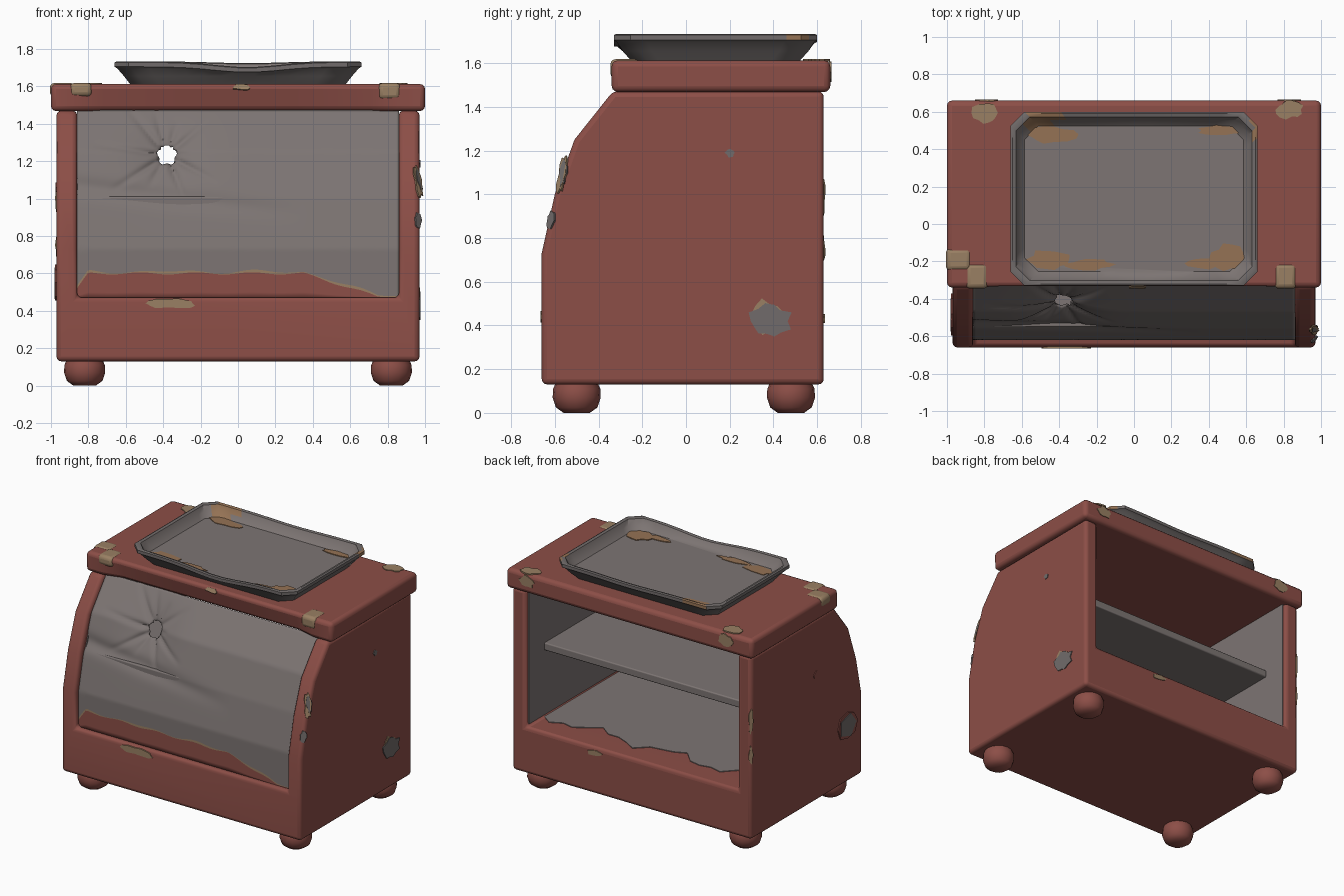
import bpy, bmesh, math, random
from mathutils import Vector, Quaternion

if "Cube" in bpy.data.objects:
    bpy.data.objects.remove(bpy.data.objects["Cube"])

random.seed(4)

def mat(name, r, g, b):
    m = bpy.data.materials.new(name)
    m.diffuse_color = (r, g, b, 1)
    m.use_nodes = True
    m.node_tree.nodes["Principled BSDF"].inputs["Base Color"].default_value = m.diffuse_color
    return m

RED = mat("faded_red_paint", .265, .077, .063)
GREY = mat("dull_glass_grey", .205, .178, .172)
STEEL = mat("bare_steel", .165, .148, .145)
RUST = mat("rust", .30, .17, .09)
TAN = mat("exposed_primer", .32, .215, .125)

def finish(name, bm, mats, bevel=0, seg=3, angle=35):
    bmesh.ops.recalc_face_normals(bm, faces=bm.faces)
    me = bpy.data.meshes.new(name)
    bm.to_mesh(me)
    bm.free()
    ob = bpy.data.objects.new(name, me)
    bpy.context.collection.objects.link(ob)
    for m in mats:
        me.materials.append(m)
    bpy.ops.object.select_all(action='DESELECT')
    ob.select_set(True)
    bpy.context.view_layer.objects.active = ob
    bpy.ops.object.shade_smooth_by_angle(angle=math.radians(angle))
    if bevel:
        add_bevel(ob, bevel, seg)
    return ob

def add_bevel(ob, width, seg):
    b = ob.modifiers.new("bevel", 'BEVEL')
    b.width, b.segments = width, seg
    b.limit_method, b.angle_limit = 'ANGLE', math.radians(40)

def prism(name, pts, axis, a, b, m, bevel=0):
    """Extrude an outline along x (outline is y,z) or along z (outline is x,y)."""
    bm = bmesh.new()
    put = (lambda p, t: (t, *p)) if axis == 'x' else (lambda p, t: (*p, t))
    lo = [bm.verts.new(put(p, a)) for p in pts]
    hi = [bm.verts.new(put(p, b)) for p in pts]
    bm.faces.new(lo)
    bm.faces.new(hi[::-1])
    n = len(pts)
    for i in range(n):
        bm.faces.new((lo[i], lo[(i + 1) % n], hi[(i + 1) % n], hi[i]))
    return finish(name, bm, [m], bevel)

def box(name, x0, x1, y0, y1, z0, z1, m, bevel=0):
    return prism(name, [(x0, y0), (x1, y0), (x1, y1), (x0, y1)], 'z', z0, z1, m, bevel)

def blob(name, c, normal, ru, rv, m, thick=.005, n=14, jitter=.22):
    """Thin irregular chip of paint lying on a surface."""
    nv = Vector(normal).normalized()
    q = Quaternion() if abs(nv.z) > .9 else nv.to_track_quat('Z', 'Y')
    bm = bmesh.new()
    rings = [[], []]
    for i in range(n):
        t, k = 2 * math.pi * i / n, 1 + random.uniform(-jitter, jitter)
        for s in (0, 1):
            p = Vector((ru * k * math.cos(t), rv * k * math.sin(t), thick * (s * 2 - 1)))
            rings[s].append(bm.verts.new(Vector(c) + q @ p))
    bm.faces.new(rings[0])
    bm.faces.new(rings[1])
    for i in range(n):
        j = (i + 1) % n
        bm.faces.new((rings[0][i], rings[0][j], rings[1][j], rings[1][i]))
    return finish(name, bm, [m])

# Curved front line shared by cabinet, lining and glass (y, z)
CURVE = [(-.66, .13), (-.66, .73), (-.60, 1.0), (-.51, 1.25), (-.335, 1.47)]

def front_y(z):
    for (ya, za), (yb, zb) in zip(CURVE, CURVE[1:]):
        if z <= zb + 1e-6:
            return ya + (yb - ya) * (z - za) / (zb - za)
    return CURVE[-1][0]

# Cabinet body: full profile with the display space cut through
body = prism("cabinet_body", CURVE + [(.63, 1.47), (.63, .13)], 'x', -.97, .97, RED)
cutter = box("display_cutter", -.86, .86, -1, 1, .47, 2, RED)
cutter.hide_render = True
cut = body.modifiers.new("cut", 'BOOLEAN')
cut.object, cut.solver = cutter, 'EXACT'
add_bevel(body, .025, 3)
bpy.context.view_layer.objects.active = body
for name in ("cut", "bevel"):
    bpy.ops.object.modifier_apply(modifier=name)
bpy.data.objects.remove(cutter)

# Grey lining of side walls and floor (floor edge flakes back to red)
wall = [(front_y(z) + .05, z) for z in (.47, .73, 1.0, 1.25, 1.465)] + [(.60, 1.465), (.60, .47)]
for s, side in ((-1, "left"), (1, "right")):
    prism(side + "_wall_lining", wall, 'x', s * .855, s * .862, GREY)
edge = [(.86 - .086 * i, .42 + .05 * math.sin(i * .9) + .03 * math.sin(i * 2.3)) for i in range(21)]
prism("floor_lining", [(-.86, -.61), (.86, -.61)] + edge, 'z', .466, .475, GREY)

# Shelf
box("shelf", -.86, .86, -.55, .42, .955, 1.01, GREY, .008)

# Front glass: curved sheet with a punched hole, creases and a flaked lower edge
HX, HZ = -.38, 1.23
RAYS = [(105, .26), (72, .2), (40, .3), (5, .12), (-28, .32), (-68, .3), (-120, .2), (-148, .36), (172, .42), (130, .36)]

def flake(x):
    t = .60 + .006 * math.sin(x * 21)
    if x > .35:
        t -= .125 * min(1, (x - .35) / .4)
    if x < -.8:
        t -= (-.8 - x) * 1.4
    return max(t, .475)

def dent(x, z):
    dx, dz = x - HX, z - HZ
    r = math.hypot(dx, dz)
    d = .045 * math.exp(-(r / .16) ** 2)
    for a, length in RAYS:
        c, s = math.cos(math.radians(a)), math.sin(math.radians(a))
        along, off = dx * c + dz * s, abs(-dx * s + dz * c)
        if 0 < along < length:
            d += .028 * (1 - along / length) * math.exp(-(off / .016) ** 2)
    fold = max(0, min(1, (.35 - x) / .7))
    return d + .02 * fold * math.exp(-((z - .96 + .12 * x) / .05) ** 2)

bm = bmesh.new()
NX, LOW, HIGH = 120, 4, 72
grid = []
for i in range(NX + 1):
    x = -.86 + 1.72 * i / NX
    t = flake(x)
    rim = t + .005 + .006 * math.sin(x * 13)
    zs = [.465 + (t - .465) * k / LOW for k in range(LOW + 1)]
    zs += [rim + .004 + (1.47 - rim - .004) * k / HIGH for k in range(HIGH + 1)]
    col = []
    for z in zs:
        r = math.hypot(x - HX, z - HZ)
        px, pz = x, z
        if .03 < r < .056:   # pull the torn edge to one outline
            k = (.052 + .007 * math.sin(5 * math.atan2(z - HZ, x - HX))) / r
            px, pz = HX + (x - HX) * k, HZ + (z - HZ) * k
        col.append(bm.verts.new((px, front_y(pz) + .045 + dent(px, pz), pz)))
    grid.append(col)
for i in range(NX):
    for j in range(len(grid[0]) - 1):
        q = (grid[i][j], grid[i + 1][j], grid[i + 1][j + 1], grid[i][j + 1])
        c = sum((v.co for v in q), Vector()) / 4
        if math.hypot(c.x - HX, c.z - HZ) < .052:
            continue
        f = bm.faces.new(q)
        f.material_index = 0 if j > LOW else (1 if j < LOW else 2)
bmesh.ops.delete(bm, geom=[v for v in bm.verts if not v.link_faces], context='VERTS')
glass = finish("front_glass", bm, [GREY, RED, TAN], angle=50)
sol = glass.modifiers.new("thickness", 'SOLIDIFY')
sol.thickness, sol.offset = .008, 0

# Top slab with its front edge dented between the corners
bm = bmesh.new()
bmesh.ops.create_cube(bm, size=1)
for v in bm.verts:
    v.co = (v.co.x * 2, .16 + v.co.y, 1.54 + v.co.z * .145)
for x in (-.86, -.72, -.3, .3, .7, .84):
    bmesh.ops.bisect_plane(bm, geom=bm.verts[:] + bm.edges[:] + bm.faces[:], plane_co=(x, 0, 0), plane_no=(1, 0, 0))
for v in bm.verts:
    if v.co.y < 0 and v.co.z < 1.5 and abs(v.co.x) < .8:
        v.co.y += .04
finish("top_slab", bm, [RED], .028)

# Chipped corner knocks on the slab
for x0, x1, y0, y1, z0 in ((-.90, -.78, -.346, -.21, 1.545), (.75, .87, -.346, -.21, 1.53), (-1.006, -.87, -.25, -.13, 1.545)):
    box("slab_chip", x0, x1, y0, y1, z0, 1.618, TAN, .025)

# Paint chips
UP = (0, 0, 1)
for c, n, ru, rv, m in (
        ((-.79, .595, 1.613), UP, .07, .06, TAN), ((.83, .61, 1.613), UP, .07, .045, TAN),
        ((-.79, .66, 1.56), (0, 1, 0), .06, .04, TAN), ((.83, .66, 1.56), (0, 1, 0), .06, .04, TAN),
        ((.02, -.335, 1.595), (0, -1, .5), .045, .018, TAN),
        ((-.35, -.66, .44), (0, -1, 0), .12, .028, TAN),
        ((.3, .63, .43), (0, 1, 0), .06, .02, TAN),
        ((.968, .37, .435), (1, 0, 0), .085, .075, TAN), ((.971, .385, .42), (1, 0, 0), .09, .075, STEEL),
        ((.97, .2, 1.19), (1, 0, 0), .02, .02, STEEL), ((-.97, -.12, 1.06), (-1, 0, 0), .025, .025, RED),
        ((.963, -.566, 1.09), (1, -1, .35), .022, .085, TAN), ((.967, -.56, 1.1), (1, -.7, .3), .018, .06, STEEL),
        ((.963, -.617, .88), (1, -1, .2), .022, .04, STEEL),
        ((-.963, .623, 1.0), (-1, 1, 0), .015, .09, TAN), ((-.963, .623, .75), (-1, 1, 0), .015, .06, TAN)):
    blob("paint_chip", c, n, ru, rv, m)

# Loose plate on the left side
blob("left_plate_rim", (-.972, -.48, .55), (-1, 0, 0), .11, .10, RED, .006, 8, .08)
blob("left_plate", (-.977, -.48, .55), (-1, 0, 0), .10, .09, STEEL, .005, 5, .08)

# Feet: turned round knobs
PROF = [(.06, 0), (.095, .025), (.11, .07), (.108, .11), (.085, .16)]
for fx in (-.82, .82):
    for fy, nm in ((-.5, "front_foot"), (.48, "back_foot")):
        bm = bmesh.new()
        rings = [[bm.verts.new((fx + r * math.cos(k * math.pi / 8), fy + r * math.sin(k * math.pi / 8), z))
                  for k in range(16)] for r, z in PROF]
        for a, b in zip(rings, rings[1:]):
            for k in range(16):
                bm.faces.new((a[k], a[(k + 1) % 16], b[(k + 1) % 16], b[k]))
        bm.faces.new(rings[0])
        bm.faces.new(rings[-1])
        finish(nm, bm, [RED], angle=60)

# Tray: cut-corner loops stacked from the base over the rim to the inside
def tray_loop(bm, hx, hy, z, sag):
    c = .075
    k = [(-hx + c, -hy), (hx - c, -hy), (hx, -hy + c), (hx, hy - c), (hx - c, hy), (-hx + c, hy), (-hx, hy - c), (-hx, -hy + c)]
    out = []
    for i in range(8):
        a, b = Vector(k[i]), Vector(k[(i + 1) % 8])
        n = 12 if i % 2 == 0 else 2
        for j in range(n):
            p = a.lerp(b, j / n)
            dip = sag * math.exp(-((p.x - .05) / .25) ** 2) * (1 if p.y < 0 else .3)
            out.append(bm.verts.new((p.x, p.y + .135, z - dip)))
    return out

bm = bmesh.new()
STEPS = [(.575, .385, 1.61, 0), (.61, .425, 1.655, 0), (.645, .45, 1.695, .02), (.66, .465, 1.705, .03), (.66, .465, 1.728, .03),
         (.65, .455, 1.733, .03), (.632, .437, 1.728, .03), (.615, .42, 1.69, .015), (.585, .39, 1.66, 0)]
loops = [tray_loop(bm, *s) for s in STEPS]
for li, (a, b) in enumerate(zip(loops, loops[1:])):
    for k in range(len(a)):
        f = bm.faces.new((a[k], a[(k + 1) % len(a)], b[(k + 1) % len(a)], b[k]))
        f.material_index = 0 if li < 6 else 1
        c = f.calc_center_median()
        if li >= 3 and c.y > .45 and (c.x > .63 or -.58 < c.x < -.4):
            f.material_index = 2
bm.faces.new(loops[0])
bm.faces.new(loops[-1]).material_index = 1
finish("tray", bm, [STEEL, GREY, RUST])

# Rust stains in the tray corners
for x, y, ru, rv in ((-.45, .48, .13, .045), (.47, .50, .12, .025), (-.45, -.19, .11, .055),
                     (-.24, -.215, .12, .03), (.5, -.18, .09, .065), (.38, -.21, .09, .03)):
    blob("tray_rust", (x, y, 1.661 + x * .002), UP, ru, rv, RUST, .004)
